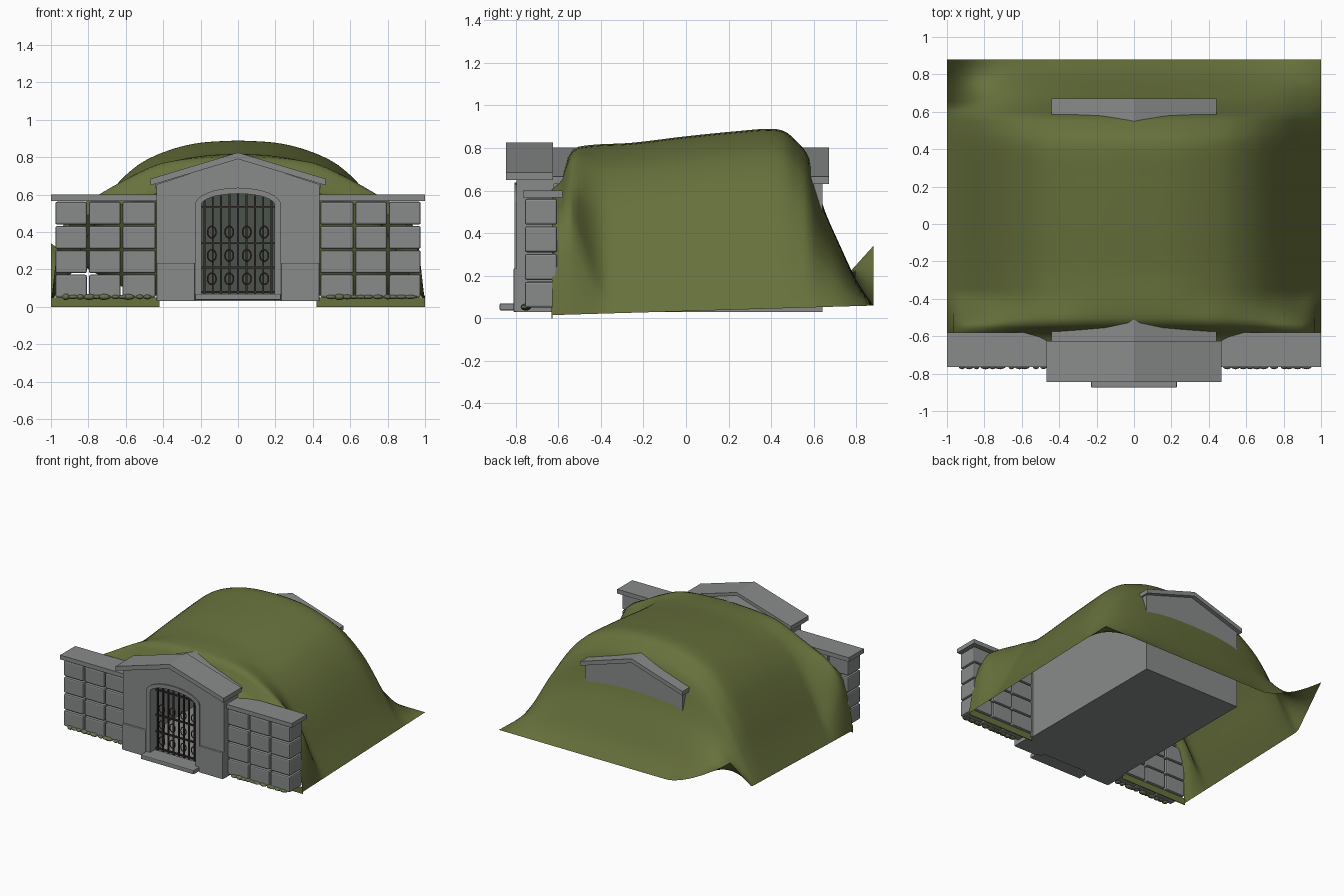
import bpy, bmesh, math, random
from mathutils import Matrix

if "Cube" in bpy.data.objects:
    bpy.data.objects.remove(bpy.data.objects["Cube"])
random.seed(4)


def material(name, rgb):
    m = bpy.data.materials.new(name)
    m.diffuse_color = (*rgb, 1)
    m.use_nodes = True
    m.node_tree.nodes["Principled BSDF"].inputs["Base Color"].default_value = m.diffuse_color
    return m


GRASS = material("grass green", (0.135, 0.165, 0.045))
STONE = material("grey stone", (0.245, 0.26, 0.255))
IRON = material("dark iron", (0.035, 0.027, 0.025))
RUST = material("rusty iron", (0.085, 0.04, 0.033))
DARK = material("dark interior", (0.07, 0.085, 0.07))
MOSS = material("moss", (0.13, 0.16, 0.075))


def add_mesh(name, bm, mat, bevel=0, smooth=False):
    bmesh.ops.recalc_face_normals(bm, faces=bm.faces)
    me = bpy.data.meshes.new(name)
    bm.to_mesh(me)
    bm.free()
    me.materials.append(mat)
    if smooth:
        for p in me.polygons:
            p.use_smooth = True
    ob = bpy.data.objects.new(name, me)
    bpy.context.collection.objects.link(ob)
    if bevel:
        mod = ob.modifiers.new("bevel", 'BEVEL')
        mod.width = bevel
        mod.segments = 2
    return ob


def box(name, x, y, z, mat, bevel=0):
    bm = bmesh.new()
    size = [b - a for a, b in (x, y, z)]
    mid = [(a + b) / 2 for a, b in (x, y, z)]
    bmesh.ops.create_cube(bm, size=1, matrix=Matrix.Translation(mid) @ Matrix.Diagonal((*size, 1)))
    return add_mesh(name, bm, mat, bevel)


def plate(name, outline, y0, y1, mat, bevel=0):
    """Extrude an x-z outline from y0 to y1."""
    bm = bmesh.new()
    face = bm.faces.new([bm.verts.new((x, y0, z)) for x, z in outline])
    out = bmesh.ops.extrude_face_region(bm, geom=[face])
    for v in out["geom"]:
        if isinstance(v, bmesh.types.BMVert):
            v.co.y = y1
    bmesh.ops.triangulate(bm, faces=[f for f in bm.faces if len(f.verts) > 4])
    return add_mesh(name, bm, mat, bevel)


def arch(a, spring, rise, n=16):
    return [(a * math.cos(math.pi * i / n), spring + rise * math.sin(math.pi * i / n)) for i in range(n + 1)]


def spline(pts, t):
    """Smooth curve through (t, value) points."""
    t = min(max(t, pts[0][0]), pts[-1][0])
    i = next(k for k in range(len(pts) - 1) if t <= pts[k + 1][0])

    def slope(k):
        a, b = pts[max(k - 1, 0)], pts[min(k + 1, len(pts) - 1)]
        return (b[1] - a[1]) / (b[0] - a[0])
    (t0, v0), (t1, v1) = pts[i], pts[i + 1]
    h = t1 - t0
    s = (t - t0) / h
    return ((2*s**3 - 3*s**2 + 1) * v0 + (s**3 - 2*s**2 + s) * h * slope(i)
            + (3*s**2 - 2*s**3) * v1 + (s**3 - s**2) * h * slope(i + 1))


def clamp(v):
    return min(max(v, 0), 1)


# Grassy mound: ridge profile times cross-section, boxier towards the front wall
RIDGE = [(-.63, .63), (-.585, .67), (-.55, .77), (-.5, .807), (-.25, .825), (0, .855), (.25, .88), (.4, .89),
         (.47, .875), (.53, .82), (.575, .765), (.61, .64), (.65, .51), (.72, .35), (.8, .18), (.88, .06)]
BELL = [(0, 1), (.2, .985), (.35, .945), (.5, .87), (.6, .78), (.69, .66), (.8, .45), (.9, .21), (1, 0)]
FRONT = [(0, 1), (.4, .97), (.55, .9), (.7, .82), (.85, .74), (.93, .62), (.97, .4), (1, 0)]


def mound_z(x, y):
    base = .015 + .045 * (y + .63) / 1.51
    f = clamp((-.36 - y) / .24)
    f = f * f * (3 - 2 * f)
    side = (1 - f) * spline(BELL, abs(x)) + f * spline(FRONT, abs(x))
    z = base + (spline(RIDGE, y) - base) * side
    # back left corner curls up
    return z + .28 * clamp((-x - .45) / .55) ** 1.5 * clamp((y - .62) / .26)


bm = bmesh.new()
NX, NY = 60, 60
rows = [[bm.verts.new((x, y, mound_z(x, y))) for x in [-1 + 2 * i / NX for i in range(NX + 1)]]
        for y in [-.63 + 1.51 * j / NY for j in range(NY + 1)]]
for a, b in zip(rows, rows[1:]):
    for i in range(NX):
        bm.faces.new((a[i], a[i + 1], b[i + 1], b[i]))
add_mesh("grass_mound", bm, GRASS, smooth=True)

# Burial chamber panels and gabled roof that shows at both ends of the mound
box("chamber_floor", (-.42, .42), (-.76, .64), (.03, .06), STONE)
box("chamber_ceiling", (-.42, .42), (-.63, .64), (.61, .64), STONE)
box("chamber_back", (-.42, .42), (.61, .64), (.03, .64), STONE)
box("chamber_back_lining", (-.395, .395), (.58, .588), (.06, .61), DARK)
plate("chamber_back_gable", [(-.42, .64), (.42, .64), (0, .775)], .58, .64, STONE)


def roof(name, half, eave, apex, thick, y0, y1):
    for s, side in ((-1, "left"), (1, "right")):
        plate(f"{name}_{side}", [(0, apex), (s * half, eave), (s * half, eave - thick), (0, apex - thick)],
              y0, y1, STONE)


roof("chamber_roof", .44, .665, .803, .033, -.63, .672)
roof("porch_roof", .467, .685, .825, .035, -.845, -.625)

# Porch front with arched doorway
opening = arch(.195, .545, .06)
plate("porch_wall", [(.435, .03), (.435, .655), (0, .795), (-.435, .655), (-.435, .03), (-.195, .03)]
      + opening[::-1] + [(.195, .03)], -.795, -.62, STONE)
plate("door_surround", [(.23, .06)] + arch(.23, .545, .092) + [(-.23, .06), (-.195, .06)]
      + opening[::-1] + [(.195, .06)], -.805, -.78, STONE)
box("doorstep", (-.23, .23), (-.875, -.74), (.037, .07), STONE, .006)

# Gate of bars, rails and rings
for i in range(9):
    x = -.18 + .045 * i
    top = .545 + .058 * math.sqrt(1 - (x / .195) ** 2)
    box("gate_bar", (x - .005, x + .005), (-.735, -.725), (.06, top), IRON)
for z in (.08, .21, .34, .535):
    box("gate_rail", (-.195, .195), (-.738, -.722), (z - .005, z + .005), IRON)
for x in (-.14, -.047, .047, .14):
    for z in (.15, .275, .4):
        bm = bmesh.new()
        ring = [[bm.verts.new((x + (.023 + .004 * math.cos(b)) * math.cos(a), -.741 + .004 * math.sin(b),
                               z + (.031 + .004 * math.cos(b)) * math.sin(a)))
                 for b in [math.tau * k / 6 for k in range(6)]] for a in [math.tau * k / 14 for k in range(14)]]
        for i in range(14):
            for k in range(6):
                p, q = ring[i], ring[(i + 1) % 14]
                bm.faces.new((p[k], p[(k + 1) % 6], q[(k + 1) % 6], q[k]))
        add_mesh("gate_ring", bm, RUST, smooth=True)

# Everything that repeats left and right
for s, side in ((-1, "left"), (1, "right")):
    def span(a, b):
        return tuple(sorted((s * a, s * b)))
    box(f"chamber_wall_{side}", span(.395, .42), (-.63, .64), (.03, .64), STONE)
    box(f"porch_plinth_{side}", span(.23, .435), (-.81, -.62), (.03, .235), STONE, .005)
    box(f"wall_cap_{side}", span(.435, 1), (-.765, -.58), (.567, .6), STONE)
    box(f"turf_edge_{side}", span(.42, 1), (-.632, -.626), (0, .05), GRASS)
    for r in range(4):
        z = .05 + .13 * r
        for a, b in ((.44, .617), (.627, .797), (.808, .977)):
            box(f"wall_block_{side}", span(a, b), (-.757, -.605), (z, z + .122), STONE, .01)
    # moss clumps along the foot of the wall
    for i in range(11):
        x = s * (.49 + .043 * i + random.uniform(-.012, .012))
        bm = bmesh.new()
        bmesh.ops.create_icosphere(bm, subdivisions=2, radius=1, matrix=Matrix.Translation((x, -.752, .053))
                                   @ Matrix.Diagonal((random.uniform(.02, .038), .025,
                                                      random.uniform(.01, .018), 1)))
        add_mesh(f"moss_clump_{side}", bm, MOSS, smooth=True)
